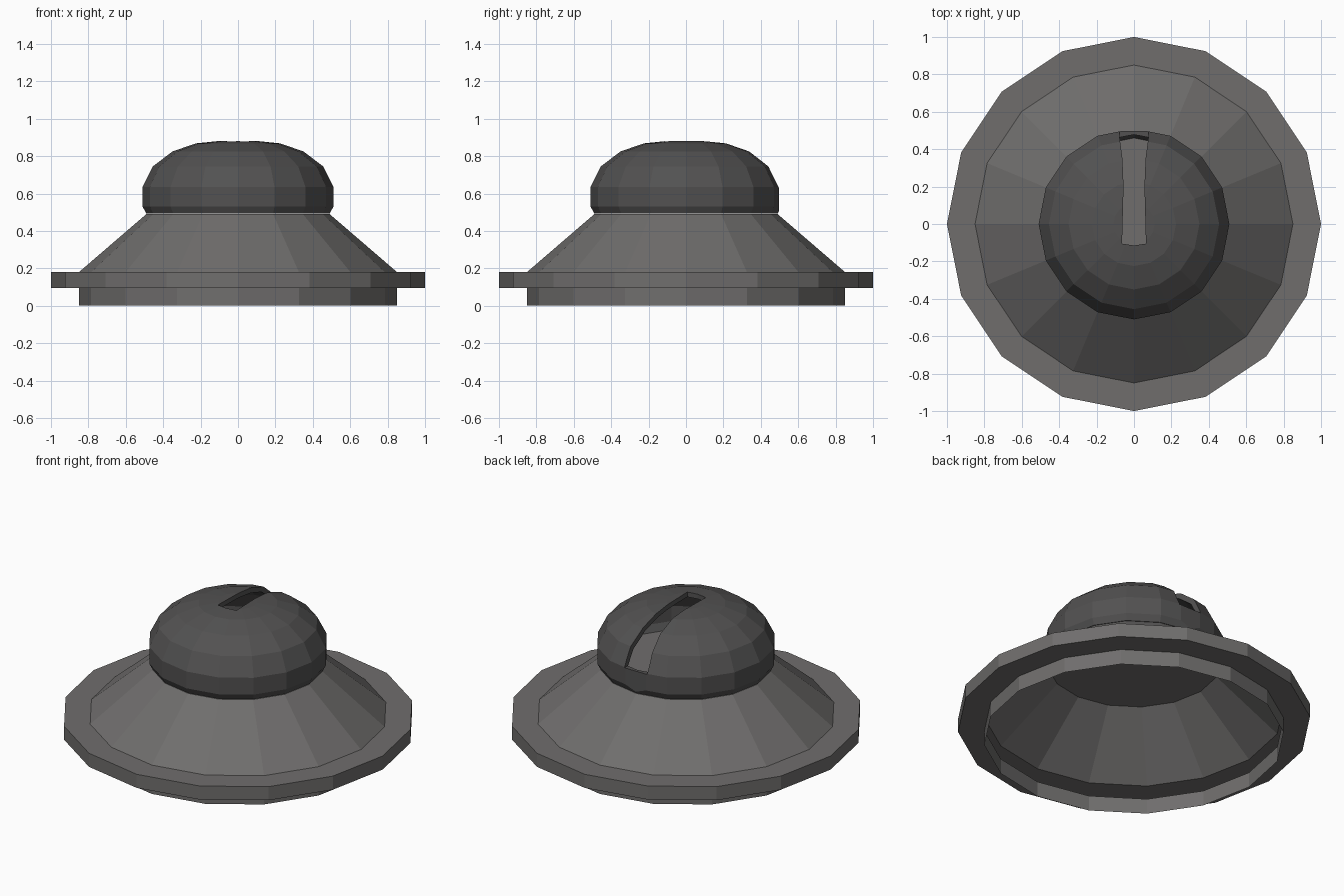
import bpy, bmesh
from math import cos, sin, tau

if "Cube" in bpy.data.objects:
    bpy.data.objects.remove(bpy.data.objects["Cube"])

SIDES = 16


def material(name, col):
    m = bpy.data.materials.new(name)
    m.diffuse_color = (*col, 1)
    m.use_nodes = True
    m.node_tree.nodes["Principled BSDF"].inputs["Base Color"].default_value = m.diffuse_color
    return m


def finish(bm, name, mat):
    me = bpy.data.meshes.new(name)
    bmesh.ops.recalc_face_normals(bm, faces=bm.faces)
    bm.to_mesh(me)
    bm.free()
    ob = bpy.data.objects.new(name, me)
    bpy.context.collection.objects.link(ob)
    me.materials.append(mat)
    return ob


def revolve(profile):
    """Turn (radius, z) points into a 16-sided surface; radius 0 is a pole."""
    bm = bmesh.new()
    rings = []
    for r, z in profile:
        n = SIDES if r > 0 else 1
        rings.append([bm.verts.new((r * cos(tau * i / SIDES), r * sin(tau * i / SIDES), z))
                      for i in range(n)])
    for a, b in zip(rings, rings[1:]):
        if len(a) == len(b) == 1:
            continue
        for i in range(SIDES):
            j = i + 1
            quad = [a[i % len(a)], a[j % len(a)], b[j % len(b)], b[i % len(b)]]
            bm.faces.new(list(dict.fromkeys(quad)))
    return bm


light = material("base_grey", (0.16, 0.155, 0.152))
dark = material("dome_grey", (0.085, 0.083, 0.083))

# open-bottomed base: skirt, hollow flange, cone and the floor under the dome
base = revolve([(0.85, 0), (0.85, 0.095), (1, 0.095), (1, 0.18),
                (0.85, 0.18), (0.49, 0.49), (0, 0.49)])
finish(base, "base", light)

# dome shell, outer then inner skin
outer = [(0.49, 0.492), (0.51, 0.53), (0.51, 0.635), (0.455, 0.745),
         (0.35, 0.825), (0.225, 0.868), (0.11, 0.88), (0, 0.88)]
inner = [(0, 0.85), (0.11, 0.85), (0.215, 0.838), (0.333, 0.798),
         (0.432, 0.722), (0.48, 0.628), (0.48, 0.535), (0.46, 0.492)]
bm = revolve(outer + inner + outer[:1])
bmesh.ops.remove_doubles(bm, verts=bm.verts, dist=1e-5)

# flatten the back corner below the slit
cut = bmesh.ops.bisect_plane(bm, geom=bm.verts[:] + bm.edges[:] + bm.faces[:],
                             plane_co=(0, 0.496, 0), plane_no=(0, 1, 0), clear_outer=True)
edges = [e for e in cut["geom_cut"] if isinstance(e, bmesh.types.BMEdge)]
bmesh.ops.holes_fill(bm, edges=edges)
dome = finish(bm, "dome", dark)

# slit cutter, slightly wider at the back
half = [(0.064, -0.105), (0.056, 0.2), (0.062, 0.35), (0.078, 0.47), (0.078, 0.6)]
outline = half + [(-x, y) for x, y in reversed(half)] + [(0, -0.115)]
bm = bmesh.new()
low, high = [[bm.verts.new((x, y, z)) for x, y in outline] for z in (0.632, 1.1)]
bm.faces.new(low)
bm.faces.new(high)
for i in range(len(low)):
    bm.faces.new([low[i - 1], low[i], high[i], high[i - 1]])
cutter = finish(bm, "slit_cutter", dark)
cutter.hide_render = True
cutter.hide_viewport = True

# slit opening
mod = dome.modifiers.new("slit", 'BOOLEAN')
mod.operation = 'DIFFERENCE'
mod.solver = 'EXACT'
mod.object = cutter
